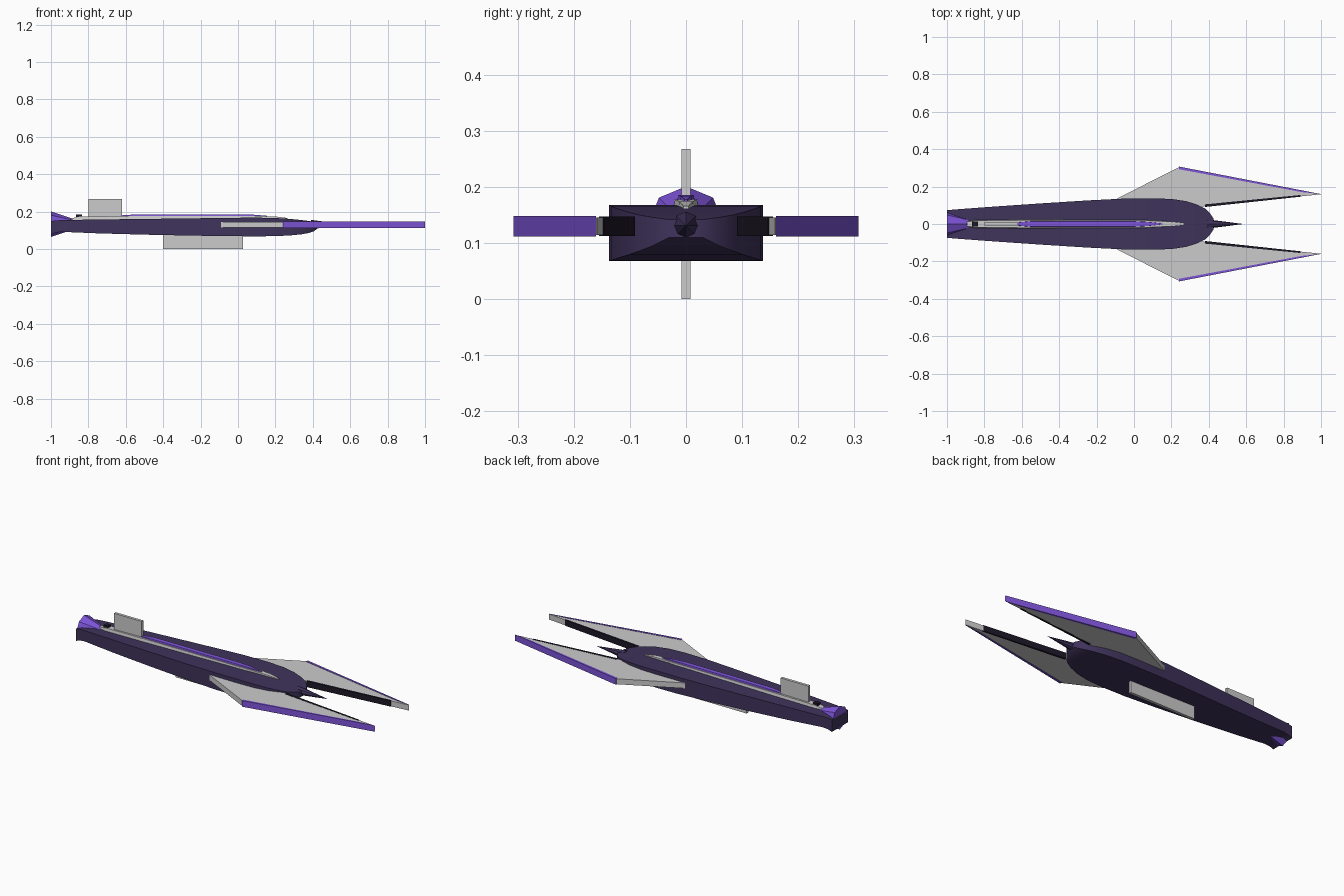
import bpy, bmesh
from math import radians
from mathutils import Matrix

if "Cube" in bpy.data.objects:
    bpy.data.objects.remove(bpy.data.objects["Cube"])


def material(name, rgb):
    m = bpy.data.materials.new(name)
    m.diffuse_color = (*rgb, 1)
    m.use_nodes = True
    m.node_tree.nodes["Principled BSDF"].inputs["Base Color"].default_value = m.diffuse_color
    return m


HULL = material("hull_purple", (0.05, 0.033, 0.105))
ACCENT = material("accent_purple", (0.21, 0.09, 0.70))
BLACK = material("near_black", (0.012, 0.009, 0.02))


def finish(name, bm, mat=None, smooth=False):
    bmesh.ops.recalc_face_normals(bm, faces=bm.faces)
    me = bpy.data.meshes.new(name)
    bm.to_mesh(me)
    bm.free()
    ob = bpy.data.objects.new(name, me)
    bpy.context.collection.objects.link(ob)
    if mat:
        me.materials.append(mat)
    if smooth:
        bpy.context.view_layer.objects.active = ob
        ob.select_set(True)
        bpy.ops.object.shade_smooth_by_angle(angle=radians(35))
        ob.select_set(False)
    return ob


def loft(name, stations, mat=None, top=1.0, smooth=False):
    """Four-sided sections (x, half width, bottom z, top z) joined along x."""
    bm = bmesh.new()
    rings = []
    for x, w, z0, z1 in stations:
        pts = [(-w, z0), (w, z0), (w * top, z1), (-w * top, z1)]
        rings.append([bm.verts.new((x, y, z)) for y, z in pts])
    for a, b in zip(rings, rings[1:]):
        for i in range(4):
            j = (i + 1) % 4
            bm.faces.new((a[i], a[j], b[j], b[i]))
    bm.faces.new(rings[0])
    bm.faces.new(rings[-1])
    return finish(name, bm, mat, smooth)


def plate(name, outline, z0, z1, mat=None):
    """Top-view outline extruded upward."""
    bm = bmesh.new()
    face = bm.faces.new([bm.verts.new((x, y, z0)) for x, y in outline])
    ext = bmesh.ops.extrude_face_region(bm, geom=[face])
    verts = [v for v in ext["geom"] if isinstance(v, bmesh.types.BMVert)]
    bmesh.ops.translate(bm, verts=verts, vec=(0, 0, z1 - z0))
    return finish(name, bm, mat)


def cone(name, x0, x1, r0, r1, z, mat):
    bm = bmesh.new()
    bmesh.ops.create_cone(bm, cap_ends=True, segments=8, radius1=r0, radius2=r1, depth=x1 - x0,
                          matrix=Matrix.Translation(((x0 + x1) / 2, 0, z)) @ Matrix.Rotation(radians(90), 4, 'Y'))
    return finish(name, bm, mat)


# Main hull, swelling forward and rounding in at the nose
loft("hull", [(-1.0, .075, .078, .149), (-.975, .076, .088, .153), (-.94, .079, .092, .155),
              (-.75, .093, .084, .158), (-.5, .110, .077, .161), (-.25, .126, .072, .164),
              (-.05, .136, .069, .167), (.1, .137, .068, .168), (.2, .134, .069, .166),
              (.28, .122, .073, .161), (.34, .103, .079, .155), (.38, .083, .086, .150),
              (.405, .06, .095, .146), (.425, .03, .11, .142)], HULL, smooth=True)

# Nose spike and tail flare
cone("nose_spike", .39, .585, .025, 0.0, .131, HULL)
cone("tail_flare", -1.0, -.86, .068, .022, .133, ACCENT)

# Raised spine, its glowing inlay and a small sensor block
loft("spine", [(-.91, .012, .14, .160), (-.85, .024, .14, .173), (-.6, .027, .14, .177),
               (.05, .026, .14, .178), (.2, .016, .14, .174), (.265, .006, .14, .166)], top=.75)
loft("spine_inlay", [(-.63, .010, .165, .180), (-.55, .018, .165, .185), (0, .018, .165, .186),
                     (.08, .013, .165, .184), (.155, .003, .165, .178)], ACCENT, top=.75)
loft("sensor_block", [(-.865, .013, .15, .184), (-.835, .013, .15, .184)], BLACK)

# Top and bottom fins
loft("top_fin", [(-.80, .008, .15, .268), (-.62, .008, .15, .268)])
loft("bottom_fin", [(-.40, .008, 0, .10), (.028, .008, 0, .10)])

# Swept-forward wings with outer edge strips and dark inner strips
for side, s in (("left", 1), ("right", -1)):
    parts = [
        ("wing", [(-.10, .12), (-.09, .137), (.24, .303), (1.0, .159), (.38, .095), (.2, .09)], .114, .146, None),
        ("wing_edge", [(.24, .307), (1.0, .160), (.90, .170), (.24, .293)], .112, .148, ACCENT),
        ("wing_inner_strip", [(.38, .091), (.89, .146), (.89, .155), (.38, .105)], .113, .1475, BLACK),
    ]
    for name, outline, z0, z1, mat in parts:
        plate(f"{side}_{name}", [(x, s * y) for x, y in outline], z0, z1, mat)
